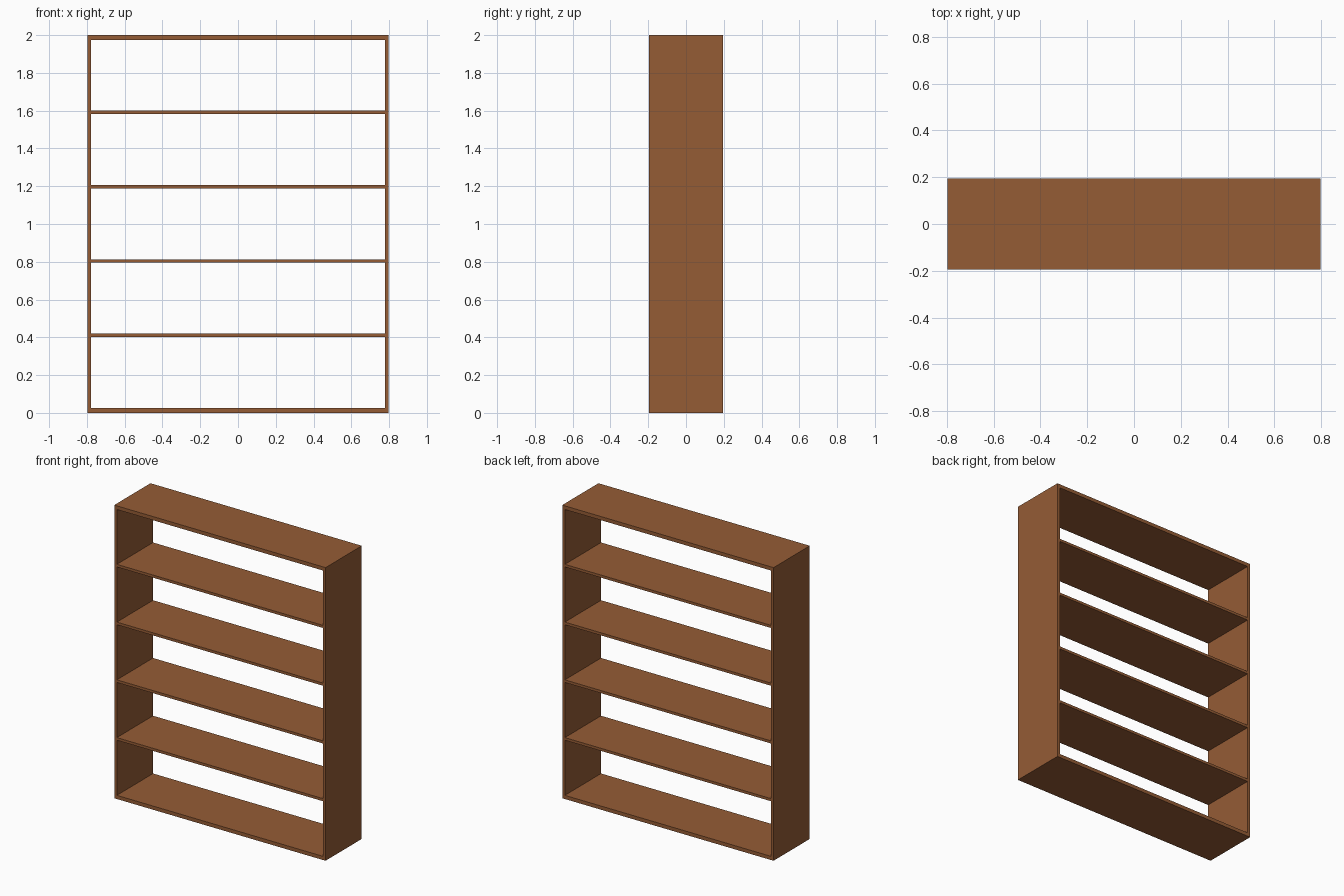
import bpy

if "Cube" in bpy.data.objects:
    bpy.data.objects.remove(bpy.data.objects["Cube"])

W, D, H = 1.595, 0.39, 2.0      # overall size
SIDE, CAP, SHELF = 0.02, 0.025, 0.018   # board thicknesses

wood = bpy.data.materials.new("warm brown wood")
wood.diffuse_color = (0.30, 0.107, 0.036, 1)
wood.use_nodes = True
wood.node_tree.nodes["Principled BSDF"].inputs["Base Color"].default_value = wood.diffuse_color


def board(name, size, loc):
    bpy.ops.mesh.primitive_cube_add(size=1, location=loc)
    ob = bpy.context.object
    ob.name = name
    ob.scale = size
    bpy.ops.object.transform_apply(location=False, rotation=False, scale=True)
    ob.data.materials.append(wood)
    return ob


inner = W - 2 * SIDE

# upright sides
for name, s in (("left_side", -1), ("right_side", 1)):
    board(name, (SIDE, D, H), (s * (W - SIDE) / 2, 0, H / 2))

# top and bottom boards
board("bottom_board", (inner, D, CAP), (0, 0, CAP / 2))
board("top_board", (inner, D, CAP), (0, 0, H - CAP / 2))

# four evenly spaced shelves
for i in range(4):
    board(f"shelf_{i + 1}", (inner, D, SHELF), (0, 0, 0.41 + i * 0.394))
